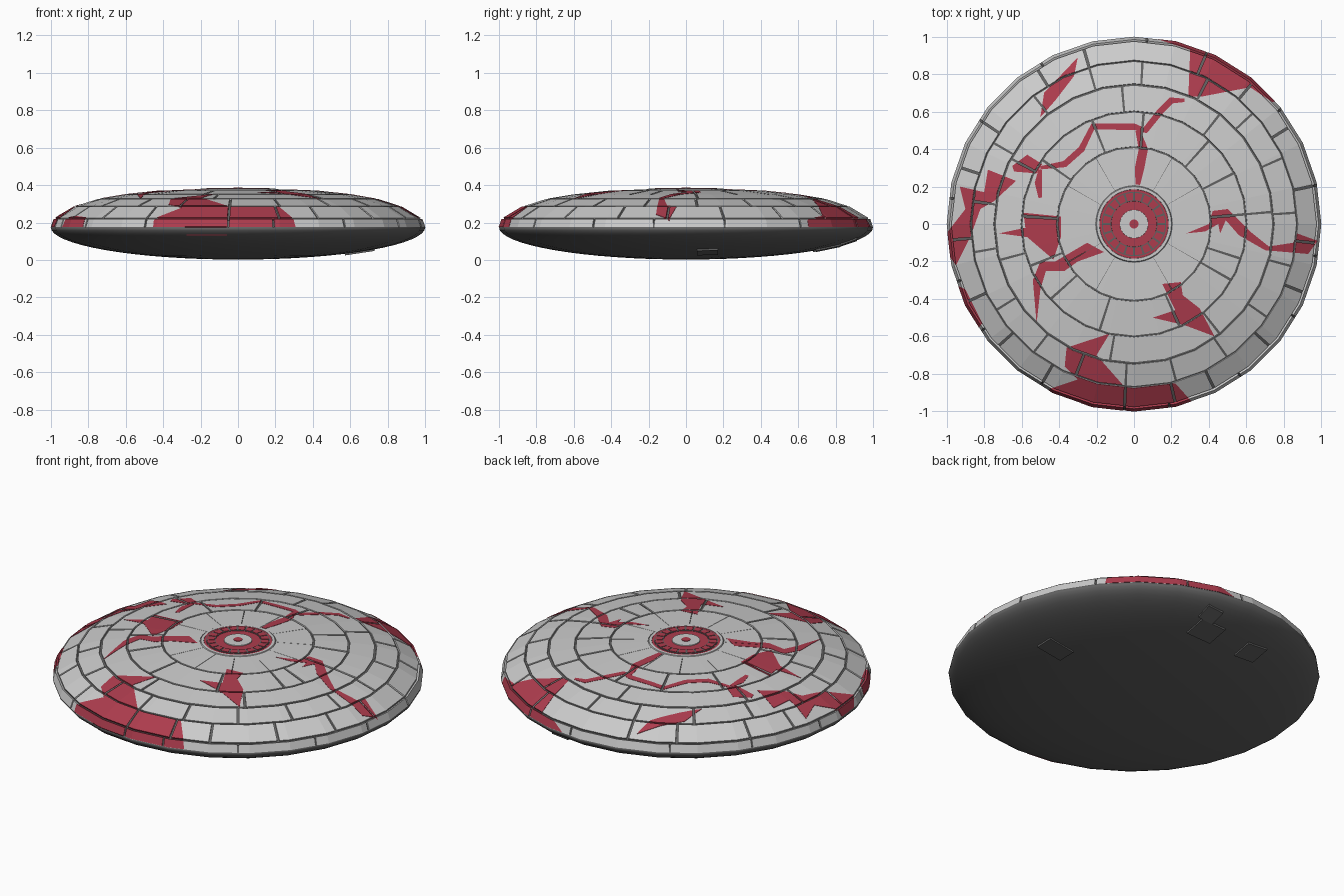
import bpy, bmesh
from math import pi, sin, cos, sqrt, radians, hypot
from mathutils import Vector

if "Cube" in bpy.data.objects:
    bpy.data.objects.remove(bpy.data.objects["Cube"])

N = 28                      # sides of the disc
STEP = 2 * pi / N


def material(name, rgb):
    m = bpy.data.materials.new(name)
    m.diffuse_color = (*rgb, 1)
    m.use_nodes = True
    m.node_tree.nodes["Principled BSDF"].inputs["Base Color"].default_value = m.diffuse_color
    return m


RED = material("red_paint", (0.42, 0.045, 0.075))
DARK = material("dark_metal", (0.12, 0.12, 0.12))


def make(name, bm, mat=None, smooth=False):
    bmesh.ops.recalc_face_normals(bm, faces=bm.faces)
    me = bpy.data.meshes.new(name)
    bm.to_mesh(me)
    bm.free()
    ob = bpy.data.objects.new(name, me)
    bpy.context.collection.objects.link(ob)
    if mat:
        me.materials.append(mat)
    for p in me.polygons:
        p.use_smooth = smooth
    return ob


def on_disc(r, z, a):
    # point on a flat-sided ring at angle a
    d = (a % STEP) - STEP / 2
    r *= cos(STEP / 2) / cos(d)
    return Vector((r * cos(a), r * sin(a), z))


def revolve(name, profile, mat=None, sides=N, smooth=False):
    bm = bmesh.new()
    vs = [bm.verts.new((r, 0, z)) for r, z in profile]
    es = [bm.edges.new(p) for p in zip(vs, vs[1:])]
    bmesh.ops.spin(bm, geom=vs + es, cent=(0, 0, 0), axis=(0, 0, 1),
                   angle=2 * pi, steps=sides, use_duplicate=False)
    bmesh.ops.remove_doubles(bm, verts=bm.verts, dist=1e-5)
    return make(name, bm, mat, smooth)


def add_panel(bm, p0, p1, a0, a1, thick=0.012):
    # closed curved plate from angle a0 to a1, with section p0-p1
    dr, dz = p1[0] - p0[0], p1[1] - p0[1]
    k = thick / hypot(dr, dz)
    n = (dz * k, -dr * k)
    sec = [p0, p1, (p1[0] + n[0], p1[1] + n[1]), (p0[0] + n[0], p0[1] + n[1])]
    angles = [a0] + [i * STEP for i in range(-N, 2 * N)
                     if a0 + 0.004 < i * STEP < a1 - 0.004] + [a1]
    rows = [[bm.verts.new(on_disc(r, z, a)) for r, z in sec] for a in angles]
    for u, v in zip(rows, rows[1:]):
        for i in range(4):
            j = (i + 1) % 4
            bm.faces.new((u[i], u[j], v[j], v[i]))
    bm.faces.new(rows[0])
    bm.faces.new(rows[-1])


# underside hull and dark core below the panel seams
hull = [(cos(t) * 1.0, 0.175 - 0.173 * sin(t))
        for t in [i * pi / 32 for i in range(16)]] + [(0, 0.002)]
revolve("lower_hull", [(0.985, 0.178)] + hull, DARK, smooth=True)
revolve("upper_core", [(0, 0.37), (0.2, 0.372), (0.41, 0.363), (0.6, 0.343),
                       (0.745, 0.320), (0.87, 0.279), (0.968, 0.218),
                       (0.98, 0.21), (0.992, 0.176)], DARK)

# armour panel rings: inner point, outer point, seam angles, seam width
rings = [
    ((0.205, 0.378), (0.405, 0.370), range(0, 360, 30), 0.002),
    ((0.415, 0.370), (0.595, 0.351),
     [5, 27, 48, 85, 112, 145, 176, 202, 222, 252, 294, 330, 342], 0.012),
    ((0.605, 0.350), (0.738, 0.328), [5, 52, 95, 152, 195, 260, 308], 0.012),
    ((0.750, 0.325), (0.865, 0.288),
     [4, 24, 43, 63, 87, 106, 128, 150, 172, 190, 212, 232, 249, 267, 285, 305, 325, 345], 0.012),
    ((0.875, 0.285), (0.975, 0.225),
     [12, 32, 50, 67, 106, 122, 146, 162, 185, 205, 222, 240, 267, 283, 296, 318, 338, 354], 0.012),
    ((0.985, 0.218), (1.0, 0.175),
     [12, 38, 67, 86, 120, 146, 172, 198, 215, 240, 267, 281, 305, 330, 350], 0.010),
]
bm = bmesh.new()
for p0, p1, seams, gap in rings:
    seams = [radians(s) for s in seams]
    half = gap / (p0[0] + p1[0])
    for a, b in zip(seams, seams[1:] + [seams[0] + 2 * pi]):
        add_panel(bm, p0, p1, a + half, b - half)
panels = make("armour_panels", bm)


# painted patches: vertical cutter intersected with a copy of the panels
def patch(name, outline):
    bm = bmesh.new()
    f = bm.faces.new([bm.verts.new((x, y, 0.1)) for x, y in outline])
    new = bmesh.ops.extrude_face_region(bm, geom=[f])["geom"]
    bmesh.ops.translate(bm, vec=(0, 0, 0.4),
                        verts=[v for v in new if isinstance(v, bmesh.types.BMVert)])
    cutter = make(name + "_cutter", bm)
    cutter.hide_render = True
    cutter.hide_viewport = True
    me = panels.data.copy()
    me.materials.append(RED)
    ob = bpy.data.objects.new(name, me)
    bpy.context.collection.objects.link(ob)
    ob.scale = (1.0015, 1.0015, 1)
    ob.location.z = 0.0015
    mod = ob.modifiers.new("cut", "BOOLEAN")
    mod.operation = "INTERSECT"
    mod.solver = "EXACT"
    mod.object = cutter


def streak(name, path, width):
    # thin strip following a path, tapering at its ends
    left, right = [], []
    pts = [Vector(p) for p in path]
    for i, p in enumerate(pts):
        d = (pts[min(i + 1, len(pts) - 1)] - pts[max(i - 1, 0)]).normalized()
        w = width * (0.25 if i in (0, len(pts) - 1) else 0.5)
        side = Vector((-d.y, d.x)) * w
        left.append(p + side)
        right.append(p - side)
    patch(name, left + right[::-1])


patch("red_back_right", [(.1, 1.05), (.1, .995), (.3, .93), (.29, .68), (.36, .68),
                         (.62, .73), (.74, .65), (.85, .7), (.6, .95), (.3, 1.05)])
patch("red_front", [(-.13, -.585), (-.36, -.66), (-.37, -.76), (-.30, -.83),
                    (-.45, -.88), (-.5, -1.05), (.2, -1.05), (.31, -.95),
                    (.22, -.85), (-.05, -.87), (-.2, -.7)])
patch("red_left_rim", [(-.94, -.33), (-.9, -.35), (-.81, -.53), (-.85, -.58), (-1.02, -.35)])
patch("red_left", [(-.93, .2), (-.8, .17), (-.78, .29), (-.63, .23), (-.75, .12),
                   (-.82, .08), (-.87, -.06), (-.95, -.22), (-1.04, -.1), (-.9, .08)])
patch("red_left_spot", [(-.65, .31), (-.57, .37), (-.49, .32), (-.52, .27), (-.64, .28)])
patch("red_left_block", [(-.59, .06), (-.39, .04), (-.39, -.07), (-.43, -.19),
                         (-.57, -.07), (-.72, -.05), (-.58, -.02)])
patch("red_left_crack", [(-.52, -.53), (-.54, -.3), (-.5, -.2), (-.42, -.2), (-.25, -.1),
                         (-.16, -.15), (-.3, -.2), (-.37, -.25), (-.47, -.25), (-.5, -.35)])
patch("red_back_spear", [(-.3, .89), (-.48, .7), (-.5, .57), (-.42, .66), (-.32, .79)])
patch("red_right_crack", [(.28, -.05), (.4, 0), (.42, .07), (.5, .08), (.62, -.04),
                          (.72, -.12), (.85, -.1), (.87, -.05), (.98, -.09), (.93, -.16),
                          (.7, -.14), (.56, -.06), (.49, .02), (.46, -.05), (.45, 0), (.38, -.04)])
patch("red_front_right", [(.15, -.32), (.25, -.31), (.26, -.38), (.35, -.45),
                          (.43, -.6), (.27, -.54), (.1, -.5), (.22, -.46)])
streak("red_back_streak", [(-.5, .3), (-.37, .32), (-.28, .4), (-.22, .52), (0, .52),
                           (.06, .5), (.14, .6), (.2, .66), (.27, .66)], .035)
streak("red_centre_streak", [(.02, .5), (.05, .4), (.03, .3), (.02, .21)], .05)
streak("red_left_streak", [(-.5, .29), (-.51, .22), (-.5, .14)], .04)

# red plate hanging below the front rim
bm = bmesh.new()
add_panel(bm, (1.003, 0.178), (0.968, 0.13), radians(253.5), radians(266.5))
make("lower_front_plate", bm, RED)

# central hub: collar, red disc, slotted ring, grey cap and red button
revolve("hub_collar", [(0.205, 0.37), (0.2, 0.381), (0.185, 0.381), (0.183, 0.37)], None, 40)
revolve("hub_disc", [(0.184, 0.37), (0.184, 0.380), (0, 0.381)], RED, 40)
revolve("hub_slots", [(0.172, 0.37), (0.172, 0.3825), (0.122, 0.3825), (0.12, 0.37)], DARK, 40)
revolve("hub_cap", [(0.078, 0.37), (0.075, 0.385), (0, 0.385)], None, 40)
revolve("hub_button", [(0.026, 0.38), (0.024, 0.388), (0, 0.388)], RED, 20)
bm = bmesh.new()
for i in range(20):
    a0, a1 = i * pi / 10 + 0.035, (i + 1) * pi / 10 - 0.035
    quad = [(0.127, a0), (0.167, a0), (0.167, a1), (0.127, a1)]
    lo, hi = [[bm.verts.new((r * cos(a), r * sin(a), z)) for r, a in quad] for z in (0.372, 0.385)]
    bm.faces.new(hi)
    for k in range(4):
        bm.faces.new((lo[k], lo[k - 1], hi[k - 1], hi[k]))
make("hub_blocks", bm, RED)


# raised hatches on the underside
def hatch(name, x, y, w, d):
    bm = bmesh.new()
    cs = [(x + i * w / 2, y + j * d / 2) for i, j in ((-1, -1), (1, -1), (1, 1), (-1, 1))]
    under = [0.175 - 0.173 * sqrt(max(0, 1 - px * px - py * py)) for px, py in cs]
    lo, hi = [[bm.verts.new((*c, z + dz)) for c, z in zip(cs, under)] for dz in (-0.009, 0.012)]
    bm.faces.new(lo)
    bm.faces.new(hi)
    for k in range(4):
        bm.faces.new((lo[k], lo[k - 1], hi[k - 1], hi[k]))
    make(name, bm, DARK)


hatch("right_hatch", 0.65, 0.115, 0.16, 0.11)
hatch("back_hatch", -0.2, 0.74, 0.13, 0.12)
hatch("back_wide_hatch", 0.13, 0.76, 0.16, 0.13)
hatch("back_small_hatch", 0.19, 0.87, 0.10, 0.09)
